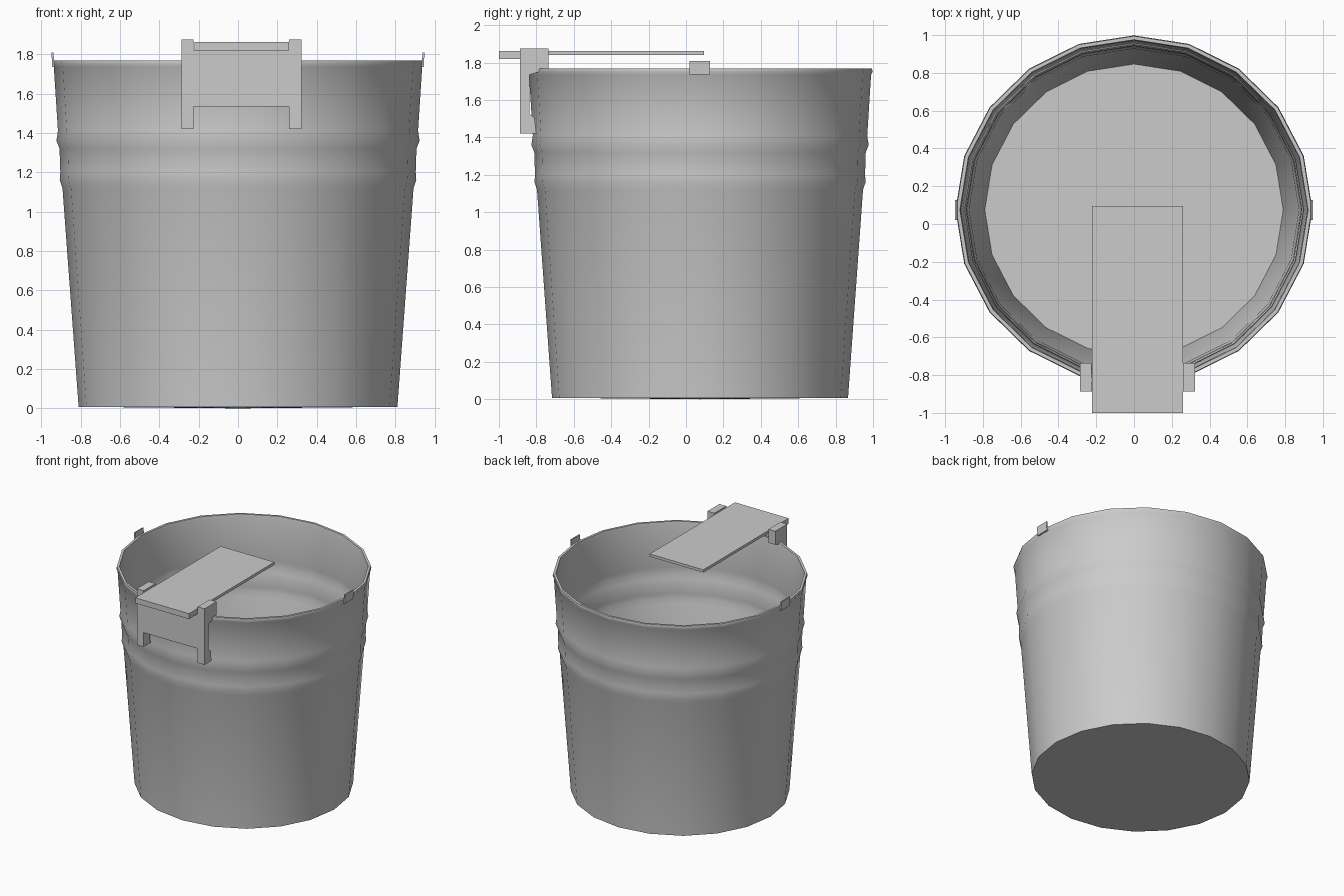
import bpy, bmesh
from math import sin, cos, pi, radians

if "Cube" in bpy.data.objects:
    bpy.data.objects.remove(bpy.data.objects["Cube"])

CX, CY = 0.0, 0.075   # bucket axis
RATIO = 0.977         # bucket is slightly narrower in y
SIDES = 20


def finish(name, bm):
    bmesh.ops.recalc_face_normals(bm, faces=bm.faces)
    mesh = bpy.data.meshes.new(name)
    bm.to_mesh(mesh)
    bm.free()
    obj = bpy.data.objects.new(name, mesh)
    bpy.context.collection.objects.link(obj)
    return obj


def extrude_profile(name, profile, to_3d, a, b):
    """Prism of a 2D outline between depths a and b."""
    bm = bmesh.new()
    near = [bm.verts.new(to_3d(u, v, a)) for u, v in profile]
    far = [bm.verts.new(to_3d(u, v, b)) for u, v in profile]
    bm.faces.new(near)
    bm.faces.new(far[::-1])
    n = len(profile)
    for i in range(n):
        j = (i + 1) % n
        bm.faces.new((near[i], far[i], far[j], near[j]))
    return finish(name, bm)


def box(name, x, y, z):
    outline = [(x[0], y[0]), (x[1], y[0]), (x[1], y[1]), (x[0], y[1])]
    return extrude_profile(name, outline, lambda u, v, d: (u, v, d), *z)


# Bucket: outer wall with two pressed rings, rolled rim, inner wall and floor
profile = [(0.81, 0.008), (0.892, 1.12), (0.906, 1.16), (0.903, 1.20),
           (0.907, 1.32), (0.923, 1.36), (0.915, 1.41), (0.936, 1.735),
           (0.945, 1.75), (0.941, 1.768), (0.922, 1.768), (0.917, 1.74),
           (0.896, 1.41), (0.904, 1.36), (0.888, 1.32), (0.884, 1.20),
           (0.887, 1.16), (0.873, 1.12), (0.79, 0.025)]
bm = bmesh.new()
rings = []
for r, z in profile:
    rings.append([bm.verts.new((CX + r * sin(2 * pi * i / SIDES),
                                CY + r * RATIO * cos(2 * pi * i / SIDES), z))
                  for i in range(SIDES)])
for lower, upper in zip(rings, rings[1:]):
    for i in range(SIDES):
        j = (i + 1) % SIDES
        bm.faces.new((lower[i], lower[j], upper[j], upper[i]))
bm.faces.new(rings[-1])
under = bm.verts.new((CX, CY, 0))
for i in range(SIDES):
    bm.faces.new((under, rings[0][i], rings[0][(i + 1) % SIDES]))
bucket = finish("bucket", bm)
bpy.context.view_layer.objects.active = bucket
bucket.select_set(True)
bpy.ops.object.shade_smooth_by_angle(angle=radians(50))
bucket.select_set(False)

# Handle ears on both sides of the rim, leaning with the wall
for side, name in ((1, "right_ear"), (-1, "left_ear")):
    ear = [(side * 0.932, 1.735), (side * 0.944, 1.735),
           (side * 0.948, 1.808), (side * 0.938, 1.808)]
    extrude_profile(name, ear, lambda u, v, d: (u, d, v), 0.02, 0.128)

# Clip legs hooking over the rim
leg = [(-0.888, 1.42), (-0.80, 1.42), (-0.81, 1.505), (-0.837, 1.525),
       (-0.837, 1.735), (-0.735, 1.765), (-0.735, 1.875), (-0.888, 1.875)]
for name, x0, x1 in (("left_clip_leg", -0.287, -0.226),
                     ("right_clip_leg", 0.26, 0.322)):
    extrude_profile(name, leg, lambda u, v, d: (d, u, v), x0, x1)

# Front plate joining the legs
box("clip_plate", (-0.226, 0.26), (-0.888, -0.837), (1.535, 1.822))

# Ramp plate over the opening, with a thicker front lip
ramp = [(-1.0, 1.818), (-0.84, 1.818), (-0.84, 1.84), (0.095, 1.84),
        (0.095, 1.862), (-1.0, 1.862)]
extrude_profile("ramp", ramp, lambda u, v, d: (d, u, v), -0.222, 0.26)
